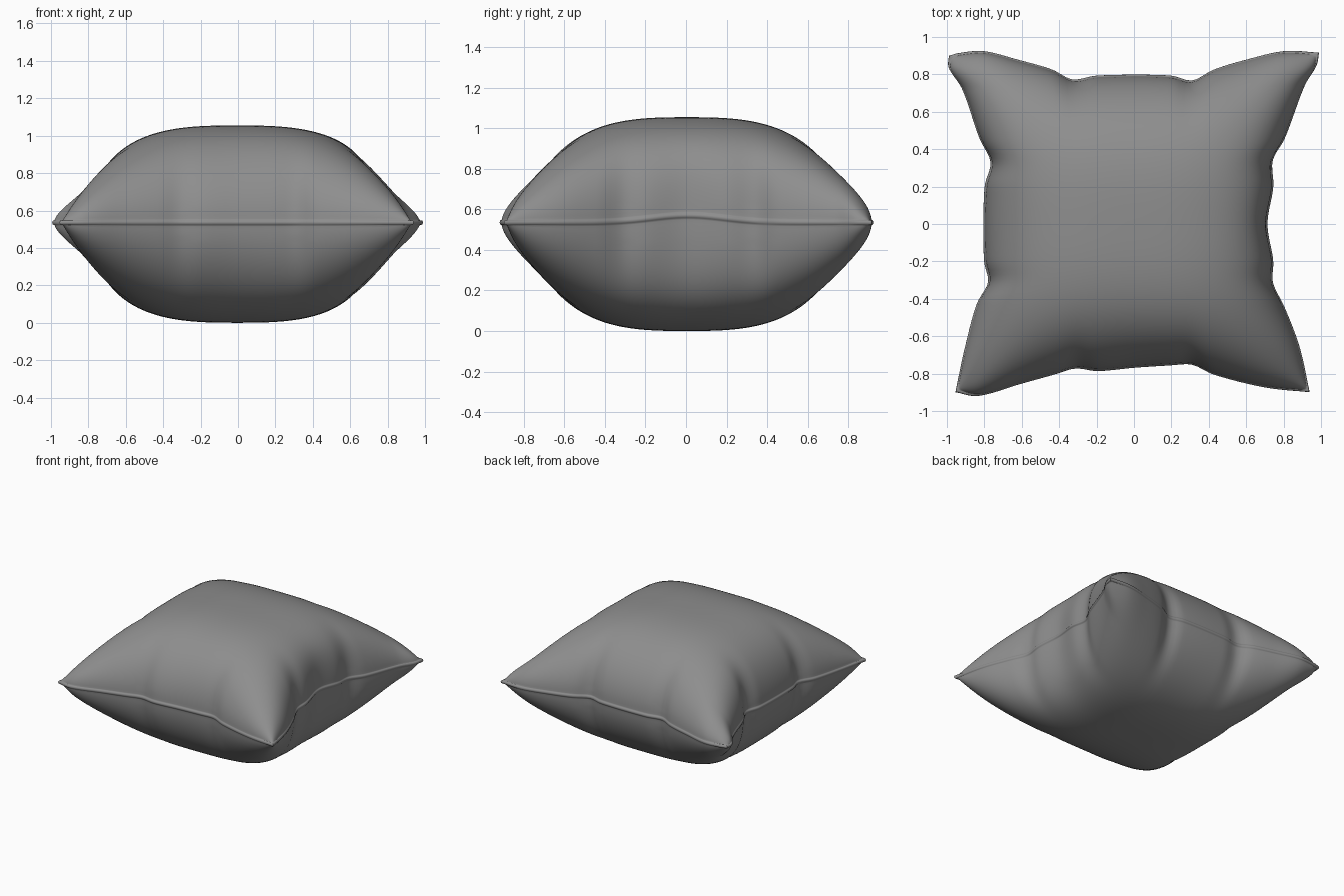
import bpy, bmesh, math

if "Cube" in bpy.data.objects:
    bpy.data.objects.remove(bpy.data.objects["Cube"])

N = 104          # grid cells per side
LIP = 2          # outer rings that form the sewn seam
H = 0.5275       # half thickness

# Outline of each side, (position along side, distance across)
BACK = [(-0.985, 0.895), (-0.93, 0.91), (-0.8, 0.92), (-0.62, 0.875), (-0.43, 0.82), (-0.33, 0.768), (-0.2, 0.79),
        (0.2, 0.79), (0.31, 0.762), (0.42, 0.82), (0.6, 0.875), (0.8, 0.92), (0.985, 0.912)]
FRONT = [(-0.95, -0.895), (-0.83, -0.915), (-0.6, -0.85), (-0.42, -0.80), (-0.31, -0.768), (-0.2, -0.783),
         (0, -0.765), (0.2, -0.752), (0.31, -0.748), (0.42, -0.80), (0.7, -0.87), (0.935, -0.895)]
LEFT = [(-0.895, -0.95), (-0.66, -0.90), (-0.42, -0.835), (-0.31, -0.775), (-0.2, -0.798), (0.2, -0.795),
        (0.33, -0.762), (0.45, -0.82), (0.72, -0.915), (0.83, -0.985), (0.895, -0.985)]
RIGHT = [(-0.895, 0.935), (-0.65, 0.88), (-0.44, 0.80), (-0.31, 0.738), (-0.2, 0.742), (0, 0.71),
         (0.2, 0.742), (0.34, 0.738), (0.45, 0.80), (0.74, 0.91), (0.84, 0.97), (0.912, 0.985)]


def bow(pts, s):
    """Deviation of a side from its straight chord at s in -1..1 (cubic interpolation)."""
    t = (s + 1) / 2
    a = pts[0][0] + (pts[-1][0] - pts[0][0]) * t
    chord = pts[0][1] + (pts[-1][1] - pts[0][1]) * t

    def slope(k):
        p, q = pts[max(k - 1, 0)], pts[min(k + 1, len(pts) - 1)]
        return (q[1] - p[1]) / (q[0] - p[0])
    k = 0
    while k < len(pts) - 2 and a > pts[k + 1][0]:
        k += 1
    (x0, y0), (x1, y1) = pts[k], pts[k + 1]
    d = x1 - x0
    f = (a - x0) / d
    y = ((2*f**3 - 3*f**2 + 1) * y0 + (f**3 - 2*f**2 + f) * d * slope(k)
         + (3*f**2 - 2*f**3) * y1 + (f**3 - f**2) * d * slope(k + 1))
    return y - chord


def param(i):
    t = (i - LIP) / (N - 2 * LIP) * 2 - 1
    return math.sin(math.pi / 2 * max(-1, min(1, t)))


U = [param(i) for i in range(N + 1)]
BOWS = {n: [bow(p, u) for u in U]
        for n, p in (("b", BACK), ("f", FRONT), ("l", LEFT), ("r", RIGHT))}


def pull(name, i, w):
    """Broad inward bow reaches far into the cloth, small puckers stay near the seam."""
    w = max(w, 0)
    sign = 1 if name in "lf" else -1
    broad = sign * 0.165 * (1 - U[i]**2)
    return broad * w**2 + (BOWS[name][i] - broad) * w**5


def point(i, j, side):
    u, v = U[i], U[j]
    c = [(1-u)*(1-v)/4, (1+u)*(1-v)/4, (1-u)*(1+v)/4, (1+u)*(1+v)/4]
    x = -0.95*c[0] + 0.935*c[1] - 0.985*c[2] + 0.985*c[3]
    y = -0.895*c[0] - 0.895*c[1] + 0.895*c[2] + 0.912*c[3]
    x += pull("l", j, -u) + pull("r", j, u)
    y += pull("f", i, -v) + pull("b", i, v)
    h = H * math.sqrt(max(0, (1 - abs(u)**2.7) * (1 - abs(v)**2.7)))
    ring = min(i, j, N - i, N - j)
    h = 0 if ring == 0 else max(h, 0.012)
    k = 1.006 if ring == 0 else 1.002 if ring < LIP else 0.994
    # seam rises a little in the middle of the right side
    mid = H + 0.008 * max(abs(u), abs(v))**4 + 0.035 * math.exp(-(v / 0.28)**2) * max(u, 0)**5
    return x * k, y * k, mid + side * h


# Cushion: two puffed panels joined along the seam
bm = bmesh.new()
for side in (1, -1):
    grid = [[bm.verts.new(point(i, j, side)) for j in range(N + 1)] for i in range(N + 1)]
    for i in range(N):
        for j in range(N):
            q = [grid[i][j], grid[i+1][j], grid[i+1][j+1], grid[i][j+1]]
            bm.faces.new(q if side > 0 else q[::-1])
bmesh.ops.remove_doubles(bm, verts=bm.verts, dist=0.0004)
# Soften the seam and corner tips
rim = [v for v in bm.verts if abs(v.co.z - H) < 0.08]
for _ in range(2):
    bmesh.ops.smooth_vert(bm, verts=rim, factor=0.3, use_axis_x=True, use_axis_y=True, use_axis_z=True)
bmesh.ops.recalc_face_normals(bm, faces=bm.faces)
for f in bm.faces:
    f.smooth = True
mesh = bpy.data.meshes.new("cushion")
bm.to_mesh(mesh)
bm.free()
cushion = bpy.data.objects.new("cushion", mesh)
bpy.context.collection.objects.link(cushion)

# Dark grey cloth
cloth = bpy.data.materials.new("dark_grey_cloth")
cloth.diffuse_color = (0.27, 0.27, 0.27, 1)
cloth.use_nodes = True
cloth.node_tree.nodes["Principled BSDF"].inputs["Base Color"].default_value = cloth.diffuse_color
mesh.materials.append(cloth)
